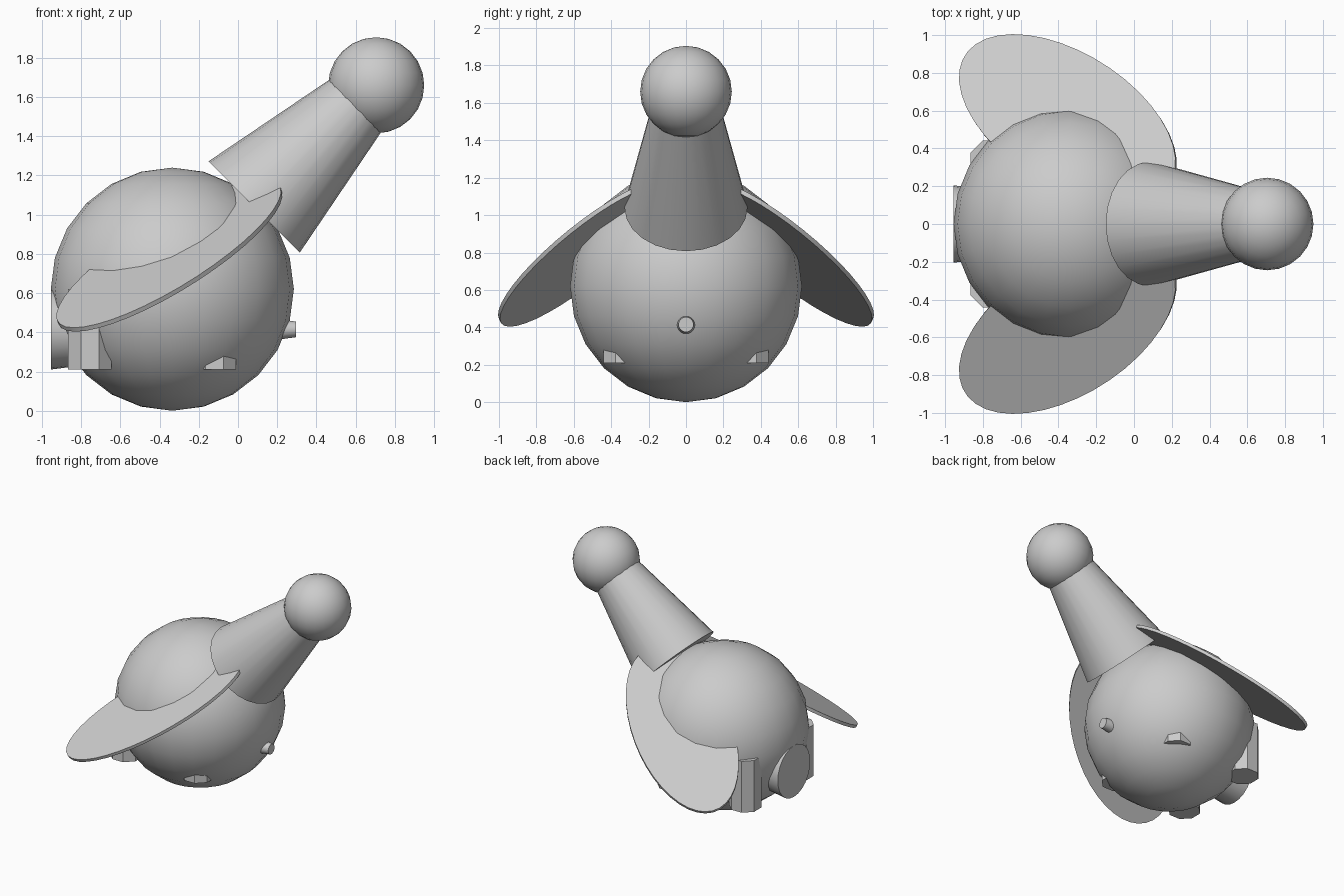
import bpy, math
from mathutils import Vector, Matrix

cube = bpy.data.objects.get("Cube")
if cube:
    bpy.data.objects.remove(cube, do_unlink=True)

grey = bpy.data.materials.new("plain grey")
grey.use_nodes = True
grey.diffuse_color = (0.6, 0.6, 0.6, 1)
grey.node_tree.nodes["Principled BSDF"].inputs["Base Color"].default_value = (0.6, 0.6, 0.6, 1)


def finish(name, smooth=True):
    ob = bpy.context.object
    ob.name = name
    ob.data.materials.append(grey)
    if smooth:
        bpy.ops.object.shade_smooth_by_angle(angle=math.radians(35))
    return ob


def ball(name, centre, radius):
    bpy.ops.mesh.primitive_uv_sphere_add(segments=24, ring_count=12, radius=radius, location=centre)
    return finish(name)


def cone(name, start, end, r1, r2, sides=24):
    start, end = Vector(start), Vector(end)
    axis = end - start
    bpy.ops.mesh.primitive_cone_add(vertices=sides, radius1=r1, radius2=r2, depth=axis.length,
                                    location=(start + end) / 2,
                                    rotation=axis.to_track_quat('Z', 'Y').to_euler())
    return finish(name)


# Round body and head, joined by a tapered neck
ball("body", (-0.335, 0, 0.62), 0.62)
ball("head", (0.705, 0, 1.66), 0.245)
cone("neck", (0.083, 0, 1.04), (0.7, 0, 1.657), 0.329, 0.16)

# Tapered shaft running through the body: wide at the tail, narrow at the front
cone("tail_shaft", (-0.955, 0, 0.415), (0.295, 0, 0.415), 0.205, 0.04)

for side, label in ((1, "left"), (-1, "right")):
    # Eight-sided legs
    for x, place in ((-0.12, "front"), (-0.755, "back")):
        bpy.ops.mesh.primitive_cylinder_add(vertices=8, radius=0.12, depth=0.41,
                                            location=(x, side * 0.33, 0.415),
                                            rotation=(0, 0, math.pi / 8))
        finish(f"{place}_{label}_leg", smooth=False)

    # Thin oval wing, sloping down and back
    length = Vector((0.71, -0.49 * side, 0.505)).normalized()
    normal = Vector((-0.295, 0.434 * side, 0.85))
    normal = (normal - length * normal.dot(length)).normalized()
    width = normal.cross(length)
    bpy.ops.mesh.primitive_cylinder_add(vertices=40, radius=1, depth=2)
    wing = finish(f"{label}_wing", smooth=False)
    turn = Matrix((length, width, normal)).transposed().to_4x4()
    size = Matrix.Diagonal((0.74, 0.36, 0.012, 1))
    wing.data.transform(Matrix.Translation((-0.35, side * 0.547, 0.792)) @ turn @ size)
    bpy.ops.object.shade_smooth_by_angle(angle=math.radians(35))
